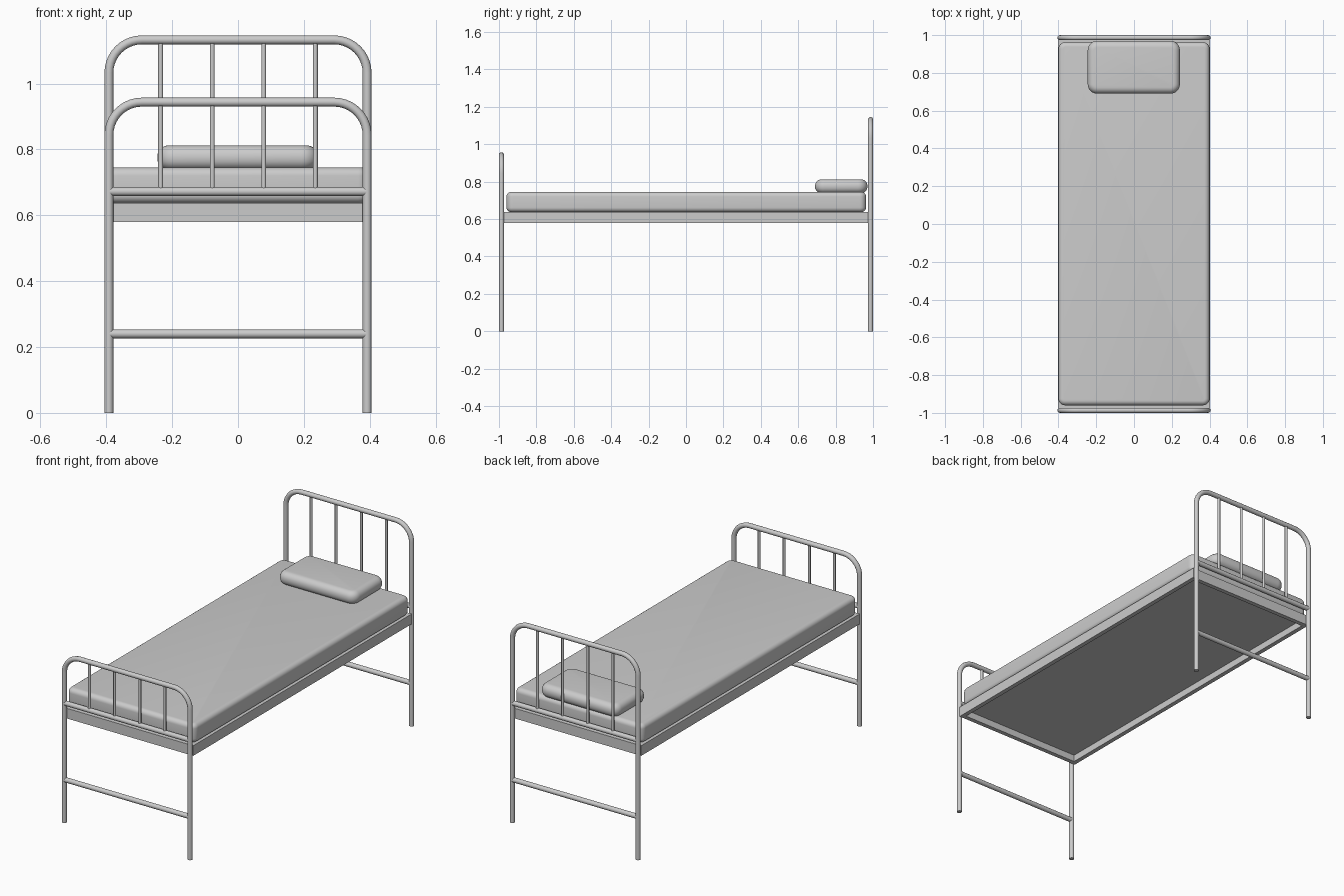
import bpy, bmesh, math
from mathutils import Vector

if "Cube" in bpy.data.objects:
    bpy.data.objects.remove(bpy.data.objects["Cube"])

R = 0.0135          # main tube radius
PX, PY = 0.392, 0.9865


def tube(name, pts, r):
    cu = bpy.data.curves.new(name, 'CURVE')
    cu.dimensions = '3D'
    cu.bevel_depth = r
    cu.bevel_resolution = 4
    cu.use_fill_caps = True
    sp = cu.splines.new('POLY')
    sp.points.add(len(pts) - 1)
    for p, co in zip(sp.points, pts):
        p.co = (*co, 1)
    ob = bpy.data.objects.new(name, cu)
    bpy.context.collection.objects.link(ob)
    bpy.ops.object.select_all(action='DESELECT')
    ob.select_set(True)
    bpy.context.view_layer.objects.active = ob
    bpy.ops.object.convert(target='MESH')
    bpy.ops.object.shade_smooth_by_angle(angle=math.radians(40))
    return bpy.context.object


def box(name, x, y, z):
    """Box from (min, max) ranges."""
    bpy.ops.mesh.primitive_cube_add(size=1)
    ob = bpy.context.object
    ob.name = name
    for v in ob.data.vertices:
        v.co = Vector([(a + b) / 2 + c * (b - a) for (a, b), c in zip((x, y, z), v.co)])
    return ob


def cushion(name, x, y, z, corner, edge):
    """Box with rounded upright corners, then rounded top and bottom rims."""
    ob = box(name, x, y, z)
    bm = bmesh.new()
    bm.from_mesh(ob.data)
    up = [e for e in bm.edges if abs(e.verts[0].co.z - e.verts[1].co.z) > 0.01]
    bmesh.ops.bevel(bm, geom=up, offset=corner, segments=6, profile=0.5, affect='EDGES')
    bm.normal_update()
    rim = [e for e in bm.edges if abs(e.verts[0].co.z - e.verts[1].co.z) < 1e-4]
    bmesh.ops.bevel(bm, geom=rim, offset=edge, segments=6, profile=0.5, affect='EDGES')
    bm.to_mesh(ob.data)
    bm.free()
    bpy.ops.object.shade_smooth_by_angle(angle=math.radians(40))
    return ob


# Head and foot ends
for label, y, top in (("foot", -PY, 0.957), ("head", PY, 1.146)):
    zc = top - R
    rad = 0.1
    arc = [(PX - rad + rad * math.cos(a), y, zc - rad + rad * math.sin(a))
           for a in (math.radians(90 * i / 10) for i in range(11))]
    hoop = [(PX, y, 0)] + arc + [(-p[0], p[1], p[2]) for p in reversed(arc)] + [(-PX, y, 0)]
    tube(label + "_hoop", hoop, R)
    tube(label + "_upper_rail", [(-PX, y, 0.672), (PX, y, 0.672)], R)
    tube(label + "_lower_rail", [(-PX, y, 0.24), (PX, y, 0.24)], R)
    for i in range(4):
        x = (i - 1.5) * 0.1565
        tube(label + "_spindle", [(x, y, 0.672), (x, y, zc)], 0.0075)

# Bed frame: side rails, end rails and base panel
FX, FY, T = 0.402, 0.973, 0.025
for s in (-1, 1):
    box("side_rail", sorted((s * FX, s * (FX - T))), (-FY, FY), (0.58, 0.637))
    box("end_rail", (-FX + T, FX - T), sorted((s * FY, s * (FY - T))), (0.58, 0.637))
box("base_panel", (-FX + T, FX - T), (-FY + T, FY - T), (0.618, 0.636))

# Bedding
cushion("mattress", (-0.4, 0.4), (-0.96, 0.963), (0.637, 0.745), 0.035, 0.025)
cushion("pillow", (-0.245, 0.243), (0.69, 0.97), (0.738, 0.812), 0.05, 0.034)
